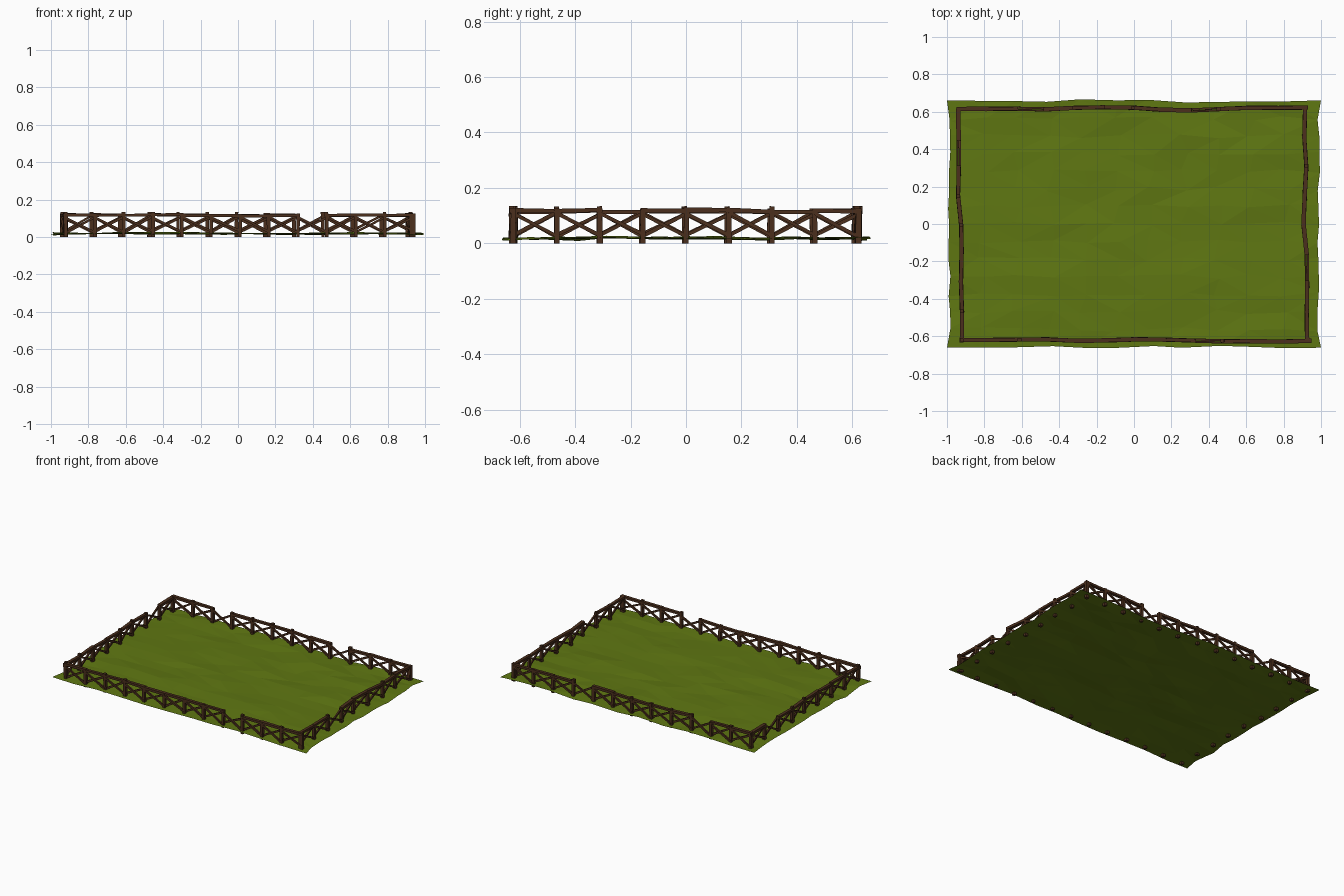
import bpy, bmesh, random
from mathutils import Vector, noise

if "Cube" in bpy.data.objects:
    bpy.data.objects.remove(bpy.data.objects["Cube"])

random.seed(4)


def material(name, rgb):
    m = bpy.data.materials.new(name)
    m.diffuse_color = (*rgb, 1)
    m.use_nodes = True
    m.node_tree.nodes["Principled BSDF"].inputs["Base Color"].default_value = m.diffuse_color
    return m


def finish(bm, name, mat):
    bmesh.ops.recalc_face_normals(bm, faces=bm.faces)
    me = bpy.data.meshes.new(name)
    bm.to_mesh(me)
    bm.free()
    me.materials.append(mat)
    ob = bpy.data.objects.new(name, me)
    bpy.context.collection.objects.link(ob)
    return ob


def beam(bm, a, b, side, width, height):
    """Square timber from a to b; side is the horizontal width direction."""
    a, b = Vector(a), Vector(b)
    up = (b - a).cross(side).normalized() * height / 2
    s = side.normalized() * width / 2
    rings = []
    for p in (a, b):
        k = random.uniform(0.85, 1.1)
        rings.append([bm.verts.new(p + (s * i + up * j) * k)
                      for i, j in ((-1, -1), (1, -1), (1, 1), (-1, 1))])
    for i in range(4):
        j = (i + 1) % 4
        bm.faces.new((rings[0][i], rings[0][j], rings[1][j], rings[1][i]))
    bm.faces.new(rings[0][::-1])
    bm.faces.new(rings[1])


def jit(r):
    return random.uniform(-r, r)


grass = material("grass", (0.115, 0.185, 0.006))
wood = material("wood", (0.07, 0.028, 0.012))

# Uneven faceted lawn sheet
bm = bmesh.new()
bmesh.ops.create_grid(bm, x_segments=11, y_segments=14, size=1)
for v in bm.verts:
    edge_x, edge_y = abs(v.co.x) > 0.99, abs(v.co.y) > 0.99
    v.co.x *= 0.987
    v.co.y *= 0.658
    if edge_x and edge_y:
        v.co.x *= 1.013
        v.co.y *= 1.005
    else:
        v.co.x += jit(0.007 if edge_x else 0.025)
        v.co.y += jit(0.009 if edge_y else 0.012)
    n = noise.noise(Vector((v.co.x * 3, v.co.y * 5, 2.3)))
    v.co.z = min(0.03, max(0.004, 0.018 + n * 0.010 + jit(0.004)))
bmesh.ops.triangulate(bm, faces=bm.faces)
lawn = finish(bm, "lawn", grass)
if lawn.data.polygons[0].normal.z < 0:
    lawn.data.flip_normals()

# Fence runs: corners, number of bays, sideways wobble, bays with no top rail
runs = [
    ((-0.92, -0.62), (0.94, -0.625), 12, (0, 0, .003, .004, -.003, 0, .006, .005, 0, -.004, -.002, -.004, 0), {8}),
    ((0.925, -0.62), (0.915, 0.62), 8, (0, 0, -.003, -.002, .014, .006, -.004, .006, 0), {2}),
    ((0.92, 0.622), (-0.94, 0.615), 12, (0, 0, 0, .006, .012, .008, -.004, -.006, -.004, .004, 0, 0, 0), {3, 9}),
    ((-0.94, 0.61), (-0.92, -0.62), 8, (0, 0, -.002, -.008, .006, .006, 0, .003, 0), {1}),
]
posts, rails, braces = bmesh.new(), bmesh.new(), bmesh.new()
for start, end, bays, wobble, gaps in runs:
    p0, p1 = Vector((*start, 0)), Vector((*end, 0))
    d = (p1 - p0).normalized()
    inward = Vector((-d.y, d.x, 0))
    pts = [p0.lerp(p1, i / bays) + inward * w for i, w in enumerate(wobble)]
    # Posts
    for p in pts:
        top = random.choice((0.120, 0.124, 0.126, 0.134))
        beam(posts, p, p + Vector((jit(.003), jit(.003), top)), inward, 0.02, 0.02)
    for i in range(bays):
        a, b = pts[i], pts[i + 1]
        # Top rail
        if i not in gaps:
            za, zb = 0.117 + jit(.004), 0.117 + jit(.004)
            beam(rails, a - d * .008 + Vector((0, 0, za)), b + d * .008 + Vector((0, 0, zb)),
                 inward, 0.022, 0.016)
        # Crossed braces
        for s, z0, z1 in ((0.006, 0.028, 0.108), (-0.006, 0.108, 0.028)):
            beam(braces, a + inward * s + Vector((0, 0, z0 + jit(.006))),
                 b + inward * s + Vector((0, 0, z1 + jit(.006))), inward, 0.011, 0.013)
finish(posts, "fence_posts", wood)
finish(rails, "top_rails", wood)
finish(braces, "cross_braces", wood)
